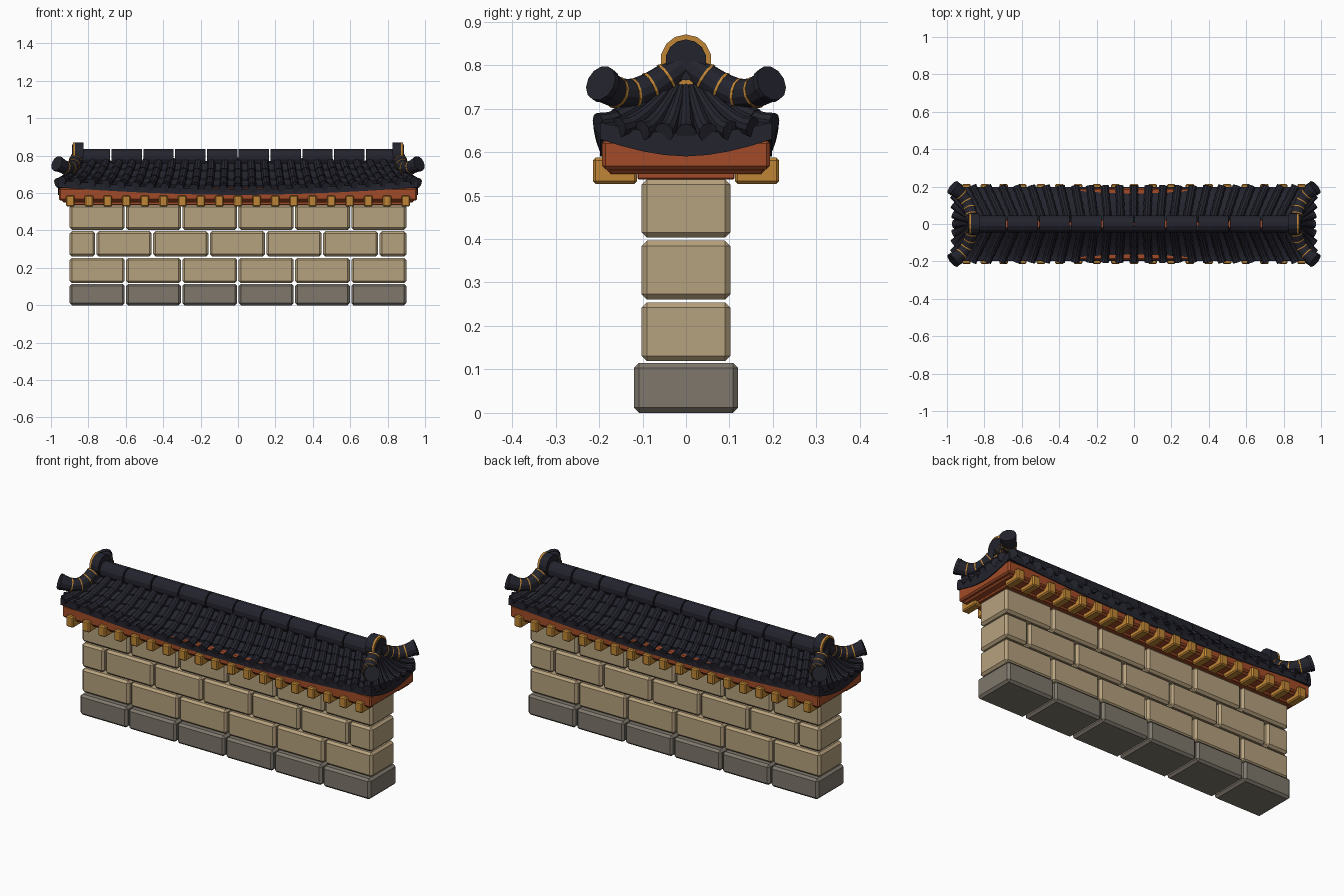
import bpy, bmesh, math
from mathutils import Vector, Matrix

if "Cube" in bpy.data.objects:
    bpy.data.objects.remove(bpy.data.objects["Cube"])


def material(name, rgb):
    m = bpy.data.materials.new(name)
    m.diffuse_color = (*rgb, 1)
    m.use_nodes = True
    m.node_tree.nodes["Principled BSDF"].inputs["Base Color"].default_value = m.diffuse_color
    return m


TILE = material("dark slate tile", (0.017, 0.017, 0.027))
GOLD = material("gold trim", (0.52, 0.235, 0.035))
RED = material("red timber", (0.36, 0.07, 0.02))
STONE = material("tan stone", (0.47, 0.36, 0.21))
BASE = material("grey stone", (0.21, 0.185, 0.15))


def finish(name, bm, mat):
    bmesh.ops.recalc_face_normals(bm, faces=bm.faces[:])
    me = bpy.data.meshes.new(name)
    bm.to_mesh(me)
    bm.free()
    me.materials.append(mat)
    ob = bpy.data.objects.new(name, me)
    bpy.context.collection.objects.link(ob)
    return ob


def boxes(name, spans, mat, bevel):
    """One object made of bevelled boxes, each given as (x0, x1, y0, y1, z0, z1)."""
    bm = bmesh.new()
    for x0, x1, y0, y1, z0, z1 in spans:
        mid = Vector(((x0 + x1) / 2, (y0 + y1) / 2, (z0 + z1) / 2))
        mat4 = Matrix.Translation(mid) @ Matrix.Diagonal((x1 - x0, y1 - y0, z1 - z0, 1))
        bmesh.ops.create_cube(bm, size=1, matrix=mat4)
    bmesh.ops.bevel(bm, geom=bm.edges[:], offset=bevel, segments=1, affect='EDGES')
    return finish(name, bm, mat)


def tube(bm, pts, radii, sides=8):
    """Capped tube lofted along a path."""
    rings = []
    for i, p in enumerate(pts):
        d = (pts[min(i + 1, len(pts) - 1)] - pts[max(i - 1, 0)]).normalized()
        a = d.cross(Vector((0, 0, 1))).normalized()
        b = a.cross(d)
        rings.append([bm.verts.new(p + radii[i] * (math.cos(w) * a + math.sin(w) * b))
                      for w in (2 * math.pi * (k + 0.5) / sides for k in range(sides))])
    for r, s in zip(rings, rings[1:]):
        for k in range(sides):
            n = (k + 1) % sides
            bm.faces.new((r[k], r[n], s[n], s[k]))
    bm.faces.new(rings[0])
    bm.faces.new(rings[-1])


# Stone courses
def course(name, joints, half_y, z0, z1, mat):
    boxes(name, [(a + 0.004, b - 0.004, -half_y, half_y, z0, z1)
                 for a, b in zip(joints, joints[1:])], mat, 0.012)


even = [-0.904 + 0.3013 * i for i in range(7)]
stagger = [-0.904] + [-0.76 + 0.3027 * i for i in range(6)] + [0.904]
course("foundation_blocks", even, 0.12, 0, 0.115, BASE)
course("lower_wall_blocks", even, 0.102, 0.119, 0.254, STONE)
course("middle_wall_blocks", stagger, 0.102, 0.261, 0.396, STONE)
course("upper_wall_blocks", even, 0.102, 0.403, 0.537, STONE)

# Timber under the roof
boxes("wall_plate", [(-0.9, 0.9, -0.112, 0.112, 0.537, 0.555)], RED, 0.003)
boxes("lower_red_beam", [(-0.94, 0.94, -0.182, 0.182, 0.55, 0.61)], RED, 0.008)
boxes("upper_red_beam", [(-0.957, 0.957, -0.193, 0.193, 0.56, 0.628)], RED, 0.008)
brackets = []
for i in range(19):
    x = -0.896 + 1.792 * i / 18
    brackets += [(x - 0.023, x + 0.023, 0.113, 0.214, 0.527, 0.587),
                 (x - 0.023, x + 0.023, -0.214, -0.113, 0.527, 0.587)]
boxes("eave_brackets", brackets, GOLD, 0.006)


# Concave roof surface: u runs along the eave, t runs from ridge to eave
def slope(long_side, turn, u, t, lift=0.0):
    if long_side:
        r = Vector((0.86 * u, -0.02, 0.77))
        e = Vector((0.962 * u, -0.198, 0.612 + 0.048 * abs(u) ** 1.8))
    else:
        r = Vector((0.86, 0.02 * u, 0.77))
        e = Vector((0.962, 0.198 * u, 0.635 + 0.025 * u * u))
    p = r.lerp(e, t)
    p.z = r.z + (e.z - r.z) * (1 - max(0, 1 - t) ** 1.5) + lift
    return Vector((p.x * turn, p.y * turn, p.z))


SIDES = [(s, t) for s in (True, False) for t in (1, -1)]
ROWS = 4

# Stepped roof bed with a skirt and soffit lip
bm = bmesh.new()
for long_side, turn in SIDES:
    n = 24 if long_side else 8
    strips = []
    for i in range(n + 1):
        u = -1 + 2 * i / n
        line = []
        for k in range(ROWS):
            for j in range(3):
                line.append(slope(long_side, turn, u, (k + j / 2) / ROWS, 0.004 * j))
        edge = slope(long_side, turn, u, 1)
        edge.z = 0.59 + 0.04 * abs(u) ** 1.8
        line += [edge, Vector((edge.x * 0.95, edge.y * 0.85, edge.z))]
        strips.append([bm.verts.new(p) for p in line])
    for a, b in zip(strips, strips[1:]):
        for k in range(len(a) - 1):
            bm.faces.new((a[k], a[k + 1], b[k + 1], b[k]))
bmesh.ops.remove_doubles(bm, verts=bm.verts[:], dist=0.0001)
finish("roof_bed", bm, TILE)

# Overlapping round cover tiles
bm = bmesh.new()
for long_side, turn in SIDES:
    count, pitch = (12, 0.07 / 0.86) if long_side else (3, 0.05 / 0.198)
    for i in range(-count, count + 1):
        for k in range(ROWS):
            ts = [(k + j / 2) / ROWS for j in range(3)]
            ts[2] += 0.025
            pts = [slope(long_side, turn, i * pitch, t, 0.008) for t in ts]
            rad = [0.019, 0.0215, 0.024] if long_side else [0.008 + 0.015 * t for t in ts]
            tube(bm, pts, rad, 10)
finish("cover_tiles", bm, TILE)

# Ridge tiles
bm = bmesh.new()
for i in range(10):
    x = -0.85 + 0.17 * i
    tube(bm, [Vector((x + 0.004, 0, 0.79)), Vector((x + 0.166, 0, 0.79))], [0.046] * 2, 12)
finish("ridge_tiles", bm, TILE)

# Ridge end caps with a gold band
bm, gold = bmesh.new(), bmesh.new()
for s in (1, -1):
    def at(x):
        return Vector((s * x, 0, 0.812))
    tube(bm, [at(0.826), at(0.872)], [0.058] * 2, 14)
    tube(bm, [at(0.87), at(0.888)], [0.047] * 2, 14)
    tube(gold, [at(0.871), at(0.882)], [0.0585] * 2, 14)
finish("ridge_end_caps", bm, TILE)
finish("ridge_end_bands", gold, GOLD)

# Upturned corner horns with gold rings
PATH = [(0.862, 0.01, 0.797), (0.87, 0.045, 0.772), (0.878, 0.082, 0.749),
        (0.896, 0.122, 0.734), (0.925, 0.16, 0.737), (0.966, 0.194, 0.757)]
RADII = [0.03, 0.033, 0.034, 0.034, 0.035, 0.041]
bm, gold = bmesh.new(), bmesh.new()
for sx in (1, -1):
    for sy in (1, -1):
        pts = [Vector((sx * x, sy * y, z)) for x, y, z in PATH]
        tube(bm, pts, RADII, 12)
        for i in range(1, 5):
            d = (pts[i + 1] - pts[i - 1]).normalized() * 0.003
            tube(gold, [pts[i] - d, pts[i] + d], [RADII[i] + 0.002] * 2, 12)
        d = (pts[5] - pts[4]).normalized()
        tube(bm, [pts[5] - d * 0.012, pts[5] + d * 0.004], [0.042] * 2, 12)
finish("corner_horns", bm, TILE)
finish("corner_horn_rings", gold, GOLD)
